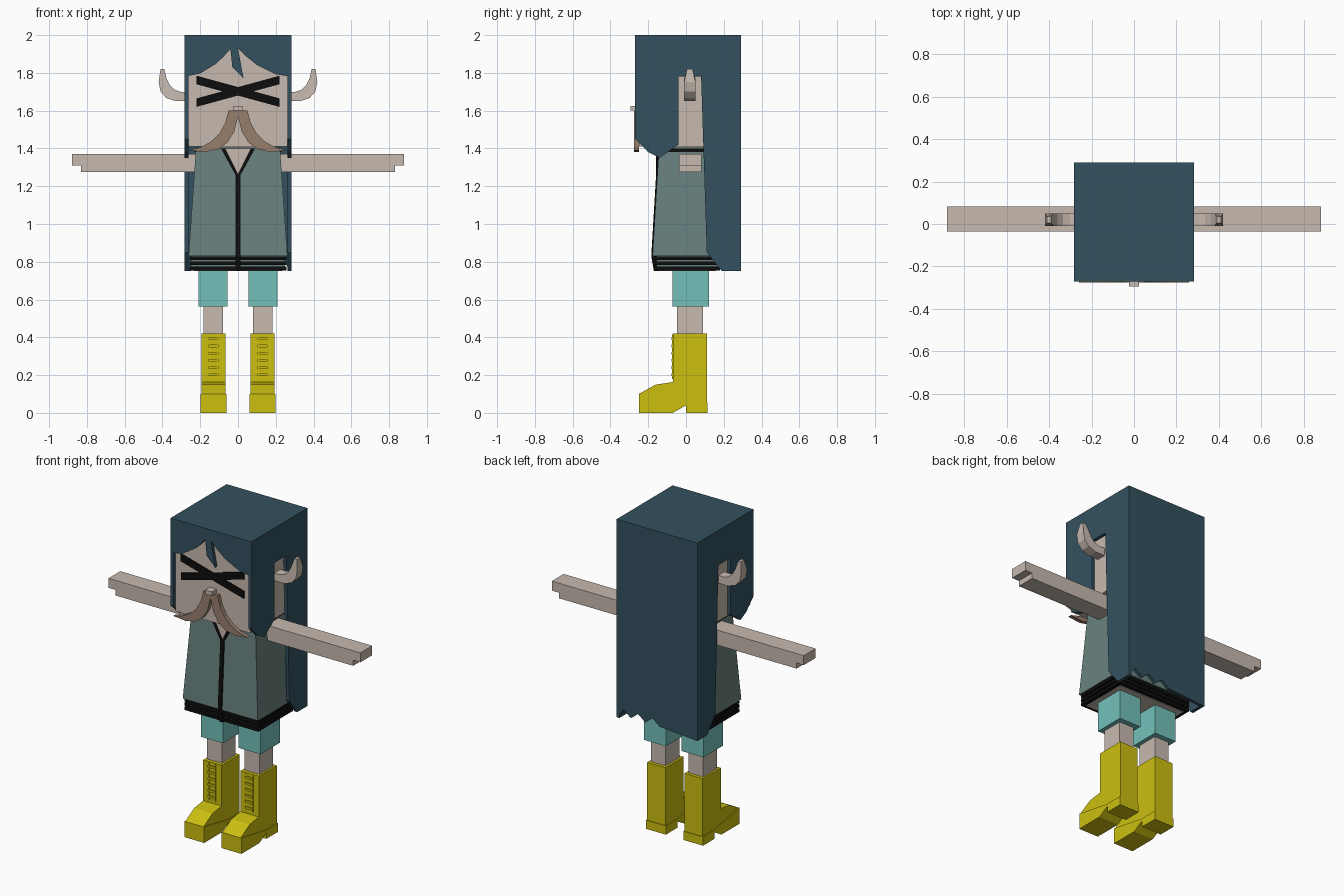
import bpy
import bmesh
from mathutils import Vector

cube = bpy.data.objects.get("Cube")
if cube:
    bpy.data.objects.remove(cube, do_unlink=True)


def material(name, red, green, blue):
    mat = bpy.data.materials.new(name)
    mat.use_nodes = True
    colour = (red, green, blue, 1)
    mat.diffuse_color = colour
    mat.node_tree.nodes["Principled BSDF"].inputs["Base Color"].default_value = colour
    return mat


hair_blue = material("dark blue", .033, .083, .115)
skin = material("pale skin", .57, .49, .43)
cloth = material("grey green", .14, .22, .21)
turquoise = material("turquoise", .17, .53, .49)
yellow = material("yellow", .6, .52, .005)
tan = material("tan brown", .31, .21, .15)
black = material("black", .004, .004, .004)

# Shared levels and widths
top, brow, chin, hem = 2, 1.78, 1.41, .75
front, back, half = -.27, .29, .282
wall = .02
face = front + wall


def finish(name, bm, mat, mirrored):
    bmesh.ops.recalc_face_normals(bm, faces=bm.faces)
    mesh = bpy.data.meshes.new(name)
    bm.to_mesh(mesh)
    bm.free()
    mesh.materials.append(mat)
    ob = bpy.data.objects.new(name, mesh)
    bpy.context.collection.objects.link(ob)
    if mirrored:
        ob.modifiers.new("Mirror", "MIRROR").use_mirror_merge = False
    return ob


def extrude(name, points, start, depth, mat, mirrored):
    """Turn a flat outline into a solid."""
    bm = bmesh.new()
    outline = bm.faces.new([bm.verts.new(p) for p in points])
    result = bmesh.ops.extrude_face_region(bm, geom=[outline])
    moved = [g for g in result["geom"] if isinstance(g, bmesh.types.BMVert)]
    bmesh.ops.translate(bm, verts=moved, vec=depth)
    bmesh.ops.translate(bm, verts=bm.verts, vec=start)
    return finish(name, bm, mat, mirrored)


def front_shape(name, outline, near, far, mat, mirrored=False):
    points = [(x, 0, z) for x, z in outline]
    return extrude(name, points, (0, near, 0), (0, far - near, 0), mat, mirrored)


def side_shape(name, outline, inner, outer, mat, mirrored=False):
    points = [(0, y, z) for y, z in outline]
    return extrude(name, points, (inner, 0, 0), (outer - inner, 0, 0), mat, mirrored)


def box(name, xs, ys, zs, mat, mirrored=False):
    """Block spanning the given ranges."""
    outline = [(xs[0], zs[0]), (xs[1], zs[0]), (xs[1], zs[1]), (xs[0], zs[1])]
    return front_shape(name, outline, ys[0], ys[1], mat, mirrored)


def centred(name, width, ys, zs, mat):
    return box(name, (-width, width), ys, zs, mat)


def bend(start, control, end, steps=5):
    """Points along a quadratic curve."""
    a, b, c = Vector(start), Vector(control), Vector(end)
    curve = []
    for i in range(steps + 1):
        t = i / steps
        curve.append(tuple(a.lerp(b, t).lerp(b.lerp(c, t), t)))
    return curve


# Head and neck
centred("head", half - wall, (face, back - wall), (chin, top - wall), skin)
centred("neck", .15, (-.1, .12), (1.3, chin), skin)
centred("nose", .024, (-.295, face), (1.6, 1.625), skin)

# Hair crown and side curtains
centred("hair_crown", half, (front, back), (top - wall, top), hair_blue)
curtain = [(front, top), (back, top), (back, hem), (.19, hem), (.11, .85), (.08, brow),
           (-.04, brow), (-.04, 1.42), (-.14, 1.35), (-.2, 1.38), (front, 1.45)]
side_shape("hair_curtains", curtain, half - wall, half, hair_blue, mirrored=True)

# Ragged back hair
ragged = [(half - .05 * i, hem + .02 + .04 * (i % 2)) for i in range(1, 7)]
back_outline = [(half, top), (half, hem)] + ragged + [(-half, hem), (-half, top)]
front_shape("hair_back", back_outline, back - wall, back, hair_blue)

# Fringe rising to a parting with one loose strand
left_sweep = [(-x, brow + .2 * (1 - x / half) ** 2) for x in (half, .2, .12, .08, .04)]
right_sweep = [(x, brow + .15 * (1 - x / half) ** 2) for x in (0, .04, .1, .2, half)]
strand = [(-.03, 1.83), (.03, 1.77), (.02, 1.82)]
fringe = [(-half, top)] + left_sweep + strand + right_sweep + [(half, top)]
front_shape("hair_fringe", fringe, front, face, hair_blue)

# Crossed eyes
for name, sign in (("falling", 1), ("rising", -1)):
    bar = [(-.22, 1.785), (-.22, 1.74), (.22, 1.62), (.22, 1.665)]
    bar = [(sign * x, z) for x, z in bar]
    front_shape("eye_bar_" + name, bar, face - .008 - sign * .001, face, black)

# Moustache
tip = (.26, 1.39)
moustache = [(0, 1.6)] + bend((.05, 1.6), (.08, 1.42), tip)
moustache += bend(tip, (.03, 1.34), (0, 1.57))[1:]
front_shape("moustache", moustache, front - .005, face, tan, mirrored=True)

# Horns narrowing at the tip
horn = bend((.26, 1.65), (.46, 1.63), (.41, 1.82)) + bend((.39, 1.82), (.37, 1.68), (.26, 1.7))
horns = front_shape("horns", horn, -.01, .05, skin, mirrored=True)
for vertex in horns.data.vertices:
    if vertex.co.z > 1.8:
        vertex.co.y = vertex.co.y / 2 + .01

# Tunic flaring toward the hem
skirt = .83
tunic = centred("tunic", .222, (-.143, .15), (skirt, chin - .005), cloth)
for vertex in tunic.data.vertices:
    if vertex.co.z < chin - .1:
        vertex.co.x *= 1.18
        vertex.co.y *= 1.24
centred("hem_core", .248, (-.155, .17), (hem + .01, skirt), cloth)
centred("hips", .235, (-.145, .16), (hem, .8), skin)
for i in range(3):
    low = hem + .005 + i * .027
    centred(f"hem_band_{i + 1}", .258, (-.166, .18), (low, low + .019), black)
centred("collar_band", .229, (-.1, .14), (1.38, 1.4), black)

# Neckline and front stripe
collar, point = 1.4, 1.265
opening = [(-.075, collar), (.075, collar), (0, point)]
front_shape("neck_opening", opening, -.155, -.12, skin)
trim = [(.09, collar), (.068, collar), (0, point), (0, point - .03)]
front_shape("neckline_trim", trim, -.159, -.12, black, mirrored=True)
stripe = [(-.17, hem), (-.184, skirt), (-.158, point), (-.14, point), (-.14, hem)]
side_shape("front_stripe", stripe, -.013, .013, black)

# Arms with a step under the hand
arm = [(.2, 1.37), (.88, 1.37), (.88, 1.31), (.83, 1.31), (.83, 1.275), (.2, 1.275)]
front_shape("arms", arm, -.036, .082, skin, mirrored=True)

# Legs and shorts
box("shorts", (.055, .208), (-.072, .123), (.563, hem + .01), turquoise, mirrored=True)
box("legs", (.08, .182), (-.047, .09), (.4, .57), skin, mirrored=True)

# Boots with soles and heels
ankle, heel, toe = -.07, .11, -.25
boot = [(ankle, .42), (heel, .42), (heel, .04), (toe, .04), (toe, .1), (-.16, .15), (ankle, .163)]
side_shape("boots", boot, .066, .194, yellow, mirrored=True)
sole = [(toe, 0), (ankle, 0), (0, .04), (0, .055), (toe, .1)]
side_shape("soles", sole, .061, .199, yellow, mirrored=True)
box("heels", (.061, .199), (0, heel + .004), (0, .055), yellow, mirrored=True)

# Lacing
for i in range(6):
    low = .195 + i * .038
    box(f"laces_{i + 1}", (.103, .157), (ankle - .008, ankle), (low, low + .014), yellow, mirrored=True)
for name, x in (("inner", .104), ("outer", .15)):
    box("lace_edges_" + name, (x, x + .006), (ankle - .004, ankle), (.18, .415), yellow, mirrored=True)
